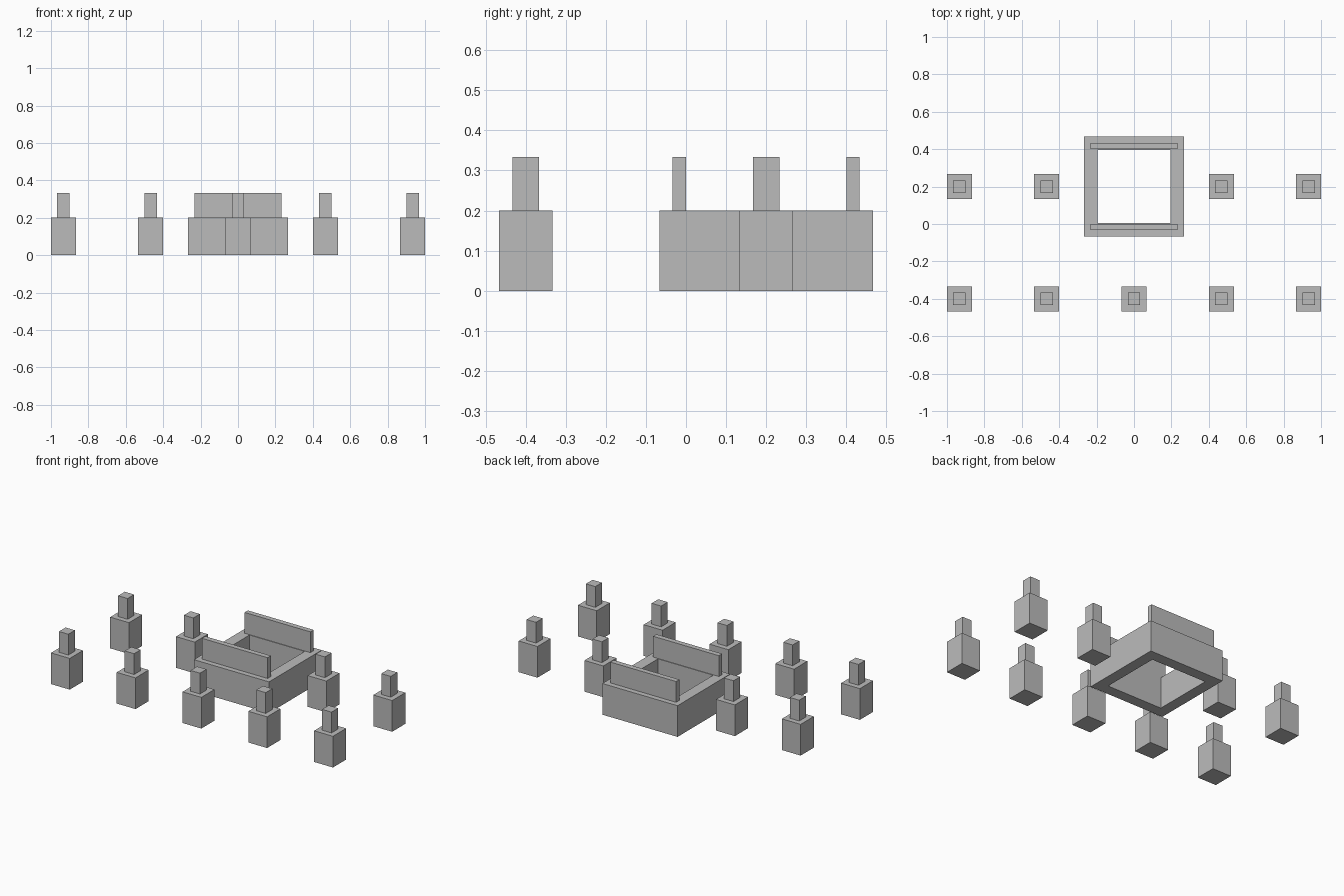
import bpy, bmesh
from mathutils import Matrix, Vector

if "Cube" in bpy.data.objects:
    bpy.data.objects.remove(bpy.data.objects["Cube"])

U = 1 / 15  # layout module

grey = bpy.data.materials.new("stone_grey")
grey.diffuse_color = (0.5, 0.5, 0.5, 1)
grey.use_nodes = True
grey.node_tree.nodes["Principled BSDF"].inputs["Base Color"].default_value = grey.diffuse_color


def add_object(name, bm):
    mesh = bpy.data.meshes.new(name)
    bm.normal_update()
    bm.to_mesh(mesh)
    bm.free()
    mesh.materials.append(grey)
    obj = bpy.data.objects.new(name, mesh)
    bpy.context.collection.objects.link(obj)


def box(bm, center, size):
    m = Matrix.Translation(Vector(center)) @ Matrix.Diagonal((*size, 1))
    return bmesh.ops.create_cube(bm, size=1, matrix=m)


def block(name, center, size):
    bm = bmesh.new()
    box(bm, center, size)
    add_object(name, bm)


# Pillars: wide base with a narrow post, two rows around the central frame
for row, y, columns in (("front", -6, (-14, -7, 0, 7, 14)),
                        ("back", 3, (-14, -7, 7, 14))):
    for i, x in enumerate(columns, 1):
        block(f"{row}_pillar_base_{i}", (x * U, y * U, 1.5 * U), (2 * U, 2 * U, 3 * U))
        block(f"{row}_pillar_post_{i}", (x * U, y * U, 4 * U), (U, U, 2 * U))

# Central square frame, open from top to bottom
bm = bmesh.new()
box(bm, (0, 3 * U, 1.5 * U), (8 * U, 8 * U, 3 * U))
bm.normal_update()
caps = [f for f in bm.faces if abs(f.normal.z) > 0.9]
bmesh.ops.inset_individual(bm, faces=caps, thickness=1.5 * U)
rims = [e for f in caps for e in f.edges]
bmesh.ops.delete(bm, geom=caps, context='FACES_ONLY')
bmesh.ops.bridge_loops(bm, edges=rims)
bmesh.ops.recalc_face_normals(bm, faces=bm.faces)
add_object("central_frame", bm)

# Thin walls standing on the front and back of the frame
for name, y in (("front_wall", -0.25), ("back_wall", 6.25)):
    block(name, (0, y * U, 4 * U), (7 * U, 0.5 * U, 2 * U))
